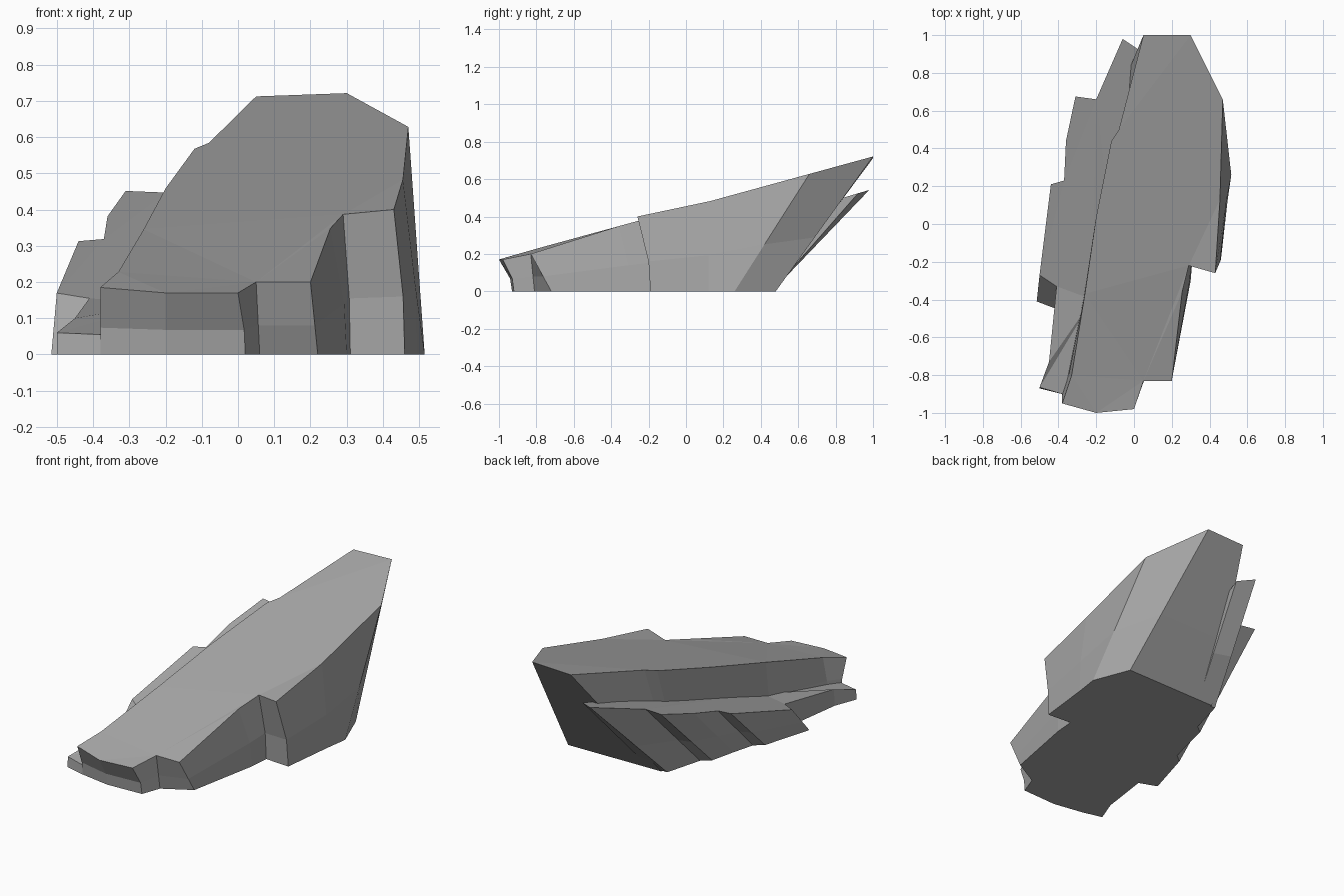
import bpy, bmesh

if "Cube" in bpy.data.objects:
    bpy.data.objects.remove(bpy.data.objects["Cube"])

stone = bpy.data.materials.new("stone_grey")
stone.diffuse_color = (.39, .39, .39, 1)
stone.use_nodes = True
stone.node_tree.nodes["Principled BSDF"].inputs["Base Color"].default_value = stone.diffuse_color


def loft(name, rows, height, bulged=()):
    """Faceted stone: each row is top x, top y, foot x, foot y, optional top z."""
    bm = bmesh.new()
    rings = [[], [], []]
    for i, row in enumerate(rows):
        tx, ty, bx, by = row[:4]
        z = row[4] if len(row) > 4 else height(ty)
        f = 0.85 if i in bulged else 0.6
        rings[0].append(bm.verts.new((tx, ty, z)))
        rings[1].append(bm.verts.new((tx + (bx - tx) * f, ty + (by - ty) * f, z * 0.4)))
        rings[2].append(bm.verts.new((bx, by, 0)))
    n = len(rows)
    for a, b in zip(rings, rings[1:]):
        for i in range(n):
            j = (i + 1) % n
            bm.faces.new((a[i], b[i], b[j], a[j]))
    caps = [bm.faces.new(rings[0]), bm.faces.new(rings[2][::-1])]
    bm.normal_update()
    bmesh.ops.triangulate(bm, faces=caps, ngon_method='EAR_CLIP')
    bmesh.ops.recalc_face_normals(bm, faces=bm.faces)
    mesh = bpy.data.meshes.new(name)
    bm.to_mesh(mesh)
    bm.free()
    mesh.materials.append(stone)
    obj = bpy.data.objects.new(name, mesh)
    bpy.context.collection.objects.link(obj)
    return obj


# Main tilted slab, counterclockwise from the front left corner
slab = [
    (-.38, -.95, -.38, -.90, .185), (-.20, -1.0, -.20, -.93, .17),
    (.00, -.98, .02, -.92, .17), (.05, -.83, .06, -.81, .20),
    (.20, -.83, .22, -.72, .20), (.255, -.36, .30, -.30),
    (.29, -.22, .31, -.18), (.43, -.26, .46, -.19, .40), (.455, .13, .495, .12),
    (.47, .66, .515, .26), (.30, 1.0, .43, .48), (.05, 1.0, -.17, .47, .712),
    (-.08, .50, -.10, .30), (-.12, .44, -.12, .25), (-.20, .04, -.16, .00),
    (-.26, -.37, -.27, -.40), (-.33, -.80, -.36, -.82),
]
loft("main_slab", slab, lambda y: .447 + .274 * y, bulged=(0, 1, 2, 5, 6, 7, 8))

# Lower stepped ledge along the left side
ledge = [
    (.03, .92, -.08, .46), (-.06, .98, -.20, .46), (-.20, .66, -.26, .24),
    (-.31, .675, -.31, .20), (-.36, .44, -.345, .05), (-.37, .23, -.38, -.08),
    (-.44, .21, -.43, -.12), (-.50, -.27, -.515, -.41), (-.41, -.33, -.41, -.45, .155),
    (-.45, -.73, -.45, -.74, .10), (-.50, -.865, -.50, -.87, .06),
    (-.38, -.90, -.38, -.90, .055), (-.28, -.88, -.28, -.88, .06),
    (-.22, -.40, -.22, -.40, .14), (-.13, .04, -.13, .00),
]
loft("side_ledge", ledge, lambda y: .25 + .298 * y)
